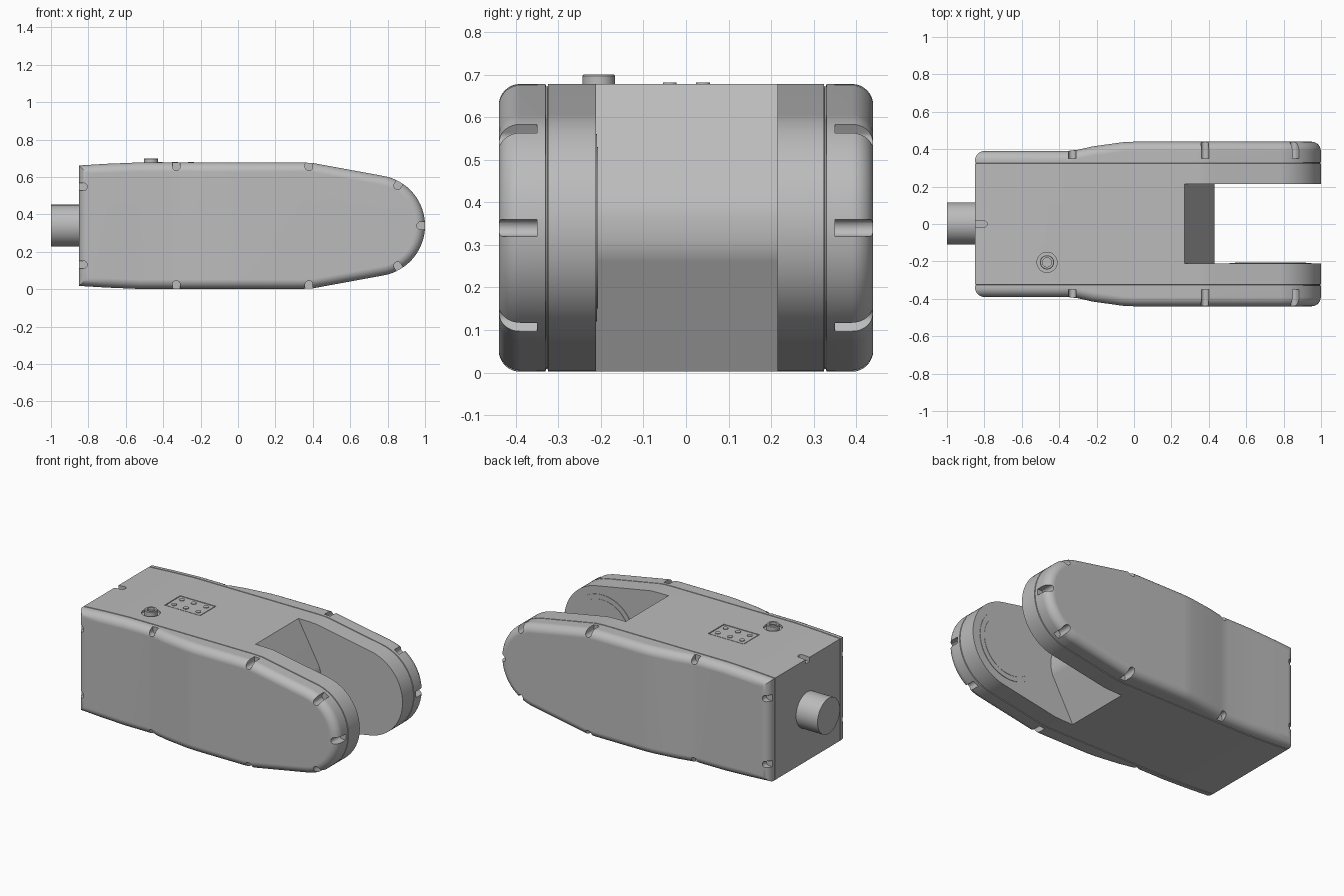
import bpy, bmesh, math
from mathutils import Vector

if "Cube" in bpy.data.objects:
    bpy.data.objects.remove(bpy.data.objects["Cube"])

ZC = 0.34   # height of the centre line
R = 0.05    # edge rounding of the side shells

mat = bpy.data.materials.new("light_grey")
mat.diffuse_color = (0.5, 0.5, 0.5, 1)
mat.use_nodes = True
mat.node_tree.nodes["Principled BSDF"].inputs["Base Color"].default_value = mat.diffuse_color


def finish(bm, name, smooth=25):
    bmesh.ops.recalc_face_normals(bm, faces=bm.faces)
    me = bpy.data.meshes.new(name)
    bm.to_mesh(me)
    bm.free()
    me.materials.append(mat)
    ob = bpy.data.objects.new(name, me)
    bpy.context.collection.objects.link(ob)
    select(ob)
    if smooth:
        bpy.ops.object.shade_smooth_by_angle(angle=math.radians(smooth))
    return ob


def select(ob):
    bpy.ops.object.select_all(action='DESELECT')
    ob.select_set(True)
    bpy.context.view_layer.objects.active = ob


def prism(bm, pts, vec):
    # extrude a flat outline along a vector
    a = [bm.verts.new(p) for p in pts]
    b = [bm.verts.new(Vector(p) + Vector(vec)) for p in pts]
    n = len(a)
    bm.faces.new(a)
    bm.faces.new(b[::-1])
    for i in range(n):
        bm.faces.new((a[i], b[i], b[(i + 1) % n], a[(i + 1) % n]))


def circle(r, n=32):
    return [(r * math.cos(2 * math.pi * i / n), r * math.sin(2 * math.pi * i / n)) for i in range(n)]


def half_width(x):
    # half width of the body along its length
    pts = [(-2, .39), (-.36, .39), (-.30, .397), (-.22, .415), (-.06, .437), (0, .44), (2, .44)]
    for (x0, w0), (x1, w1) in zip(pts, pts[1:]):
        if x <= x1:
            return w0 + (w1 - w0) * (x - x0) / (x1 - x0)


# side outline: upper half from tail to nose, then mirrored below
upper = [(-.85, .322), (-.7, .331), (-.53, .338), (-.36, .338), (-.30, .338), (-.22, .338),
         (-.06, .338), (0, .338), (.34, .338), (.40, .335)]
for i in range(17):
    a = math.radians(79.5 * (1 - i / 16))
    upper.append((.73 + .27 * math.cos(a), .27 * math.sin(a)))
N = len(upper)
outline = [Vector(p) for p in upper] + [Vector((x, -z)) for x, z in upper[-2::-1]]
M = len(outline)


def inset(d):
    # mitred inward offset of the outline
    res = []
    for i, p in enumerate(outline):
        e0 = (p - outline[i - 1]).normalized()
        e1 = (outline[(i + 1) % M] - p).normalized()
        n0, n1 = Vector((e0.y, -e0.x)), Vector((e1.y, -e1.x))
        res.append(p + (n0 + n1) * d / (1 + n0.dot(n1)))
    return res


# body: lofted layers across the width, with rounded rims and a fine seam
rounding = []
for i in range(9):
    t = math.pi / 2 * i / 8
    rounding.append((R - R * math.sin(t), R * math.cos(t) - R, None))
half = rounding + [(0, 0, .33), (.006, 0, .329), (.006, 0, .325), (0, 0, .324)]
layers = [(l, 1) for l in half] + [(l, -1) for l in half[::-1]]
bm = bmesh.new()
rings = []
for (d, dy, fixed), side in layers:
    ring = []
    for p, q in zip(outline, inset(d)):
        y = fixed if fixed else half_width(p.x) + dy
        ring.append(bm.verts.new((q.x, side * y, ZC + q.y)))
    rings.append(ring)
for r0, r1 in zip(rings, rings[1:]):
    for i in range(M):
        j = (i + 1) % M
        bm.faces.new((r0[i], r0[j], r1[j], r1[i]))
for ring in (rings[0], rings[-1]):
    for i in range(N - 2):
        bm.faces.new((ring[i], ring[i + 1], ring[M - 2 - i], ring[M - 1 - i]))
    bm.faces.new((ring[N - 2], ring[N - 1], ring[N]))
body = finish(bm, "body", 0)

# cutters
cut = bmesh.new()
# fork slot with a wedge-shaped back wall
wedge = [(.259, .7), (.415, .418), (.425, .39), (.43, .36), (.43, .32), (.425, .29), (.415, .262),
         (.259, -.02), (1.2, -.02), (1.2, .7)]
prism(cut, [(x, -.212, z) for x, z in wedge], (0, .427, 0))


def notch(px, pz, nx, nz):
    # U-shaped outline: centre inside the rim, open outwards along the normal
    n = Vector((nx, nz)).normalized()
    t = Vector((-n.y, n.x))
    c = Vector((px, pz)) - n * .024
    r = .02
    pts = [c + r * (t * math.cos(a) - n * math.sin(a)) for a in (math.pi * i / 10 for i in range(11))]
    return pts + [c - t * r + n * .08, c + t * r + n * .08]


# screw recesses around both rims
for px, h, nx, nz in ((-.33, .338, 0, 1), (.38, .338, .05, 1), (.865, .234, .5, .866),
                      (1, 0, 1, 0), (-.85, .208, -1, 0)):
    for s in ((1, -1) if h else (1,)):
        for side in (1, -1):
            pts = notch(px, ZC + s * h, nx, s * nz)
            prism(cut, [(p.x, side * .35, p.y) for p in pts], (0, side * .2, 0))
# small slot at the tail of the top face
prism(cut, [(p.x - .0, p.y, .635) for p in notch(-.83, 0, -1, 0)], (0, 0, .1))
# connector plate pocket and button counterbore
prism(cut, [(-.46, -.078, .672), (-.21, -.078, .672), (-.21, .08, .672), (-.46, .08, .672)], (0, 0, .05))
prism(cut, [(-.465 + x, -.205 + y, .665) for x, y in circle(.054)], (0, 0, .06))
cutter = finish(cut, "cutter", 0)
cutter.hide_render = True

select(body)
mod = body.modifiers.new("cuts", 'BOOLEAN')
mod.operation = 'DIFFERENCE'
mod.solver = 'EXACT'
mod.object = cutter
bpy.ops.object.modifier_apply(modifier=mod.name)
bpy.data.objects.remove(cutter)
bpy.ops.object.shade_smooth_by_angle(angle=math.radians(25))
wn = body.modifiers.new("weighted", 'WEIGHTED_NORMAL')
wn.keep_sharp = True

# tail shaft
bm = bmesh.new()
prism(bm, [(-1, .003 + y, ZC + z) for y, z in circle(.112, 48)], (.2, 0, 0))
finish(bm, "tail_shaft")

# bearing disc on the inside of the front arm
bm = bmesh.new()
for r, t in ((.22, .003), (.19, .005)):
    prism(bm, [(.73 + x, -.214, ZC + z) for x, z in circle(r, 64)], (0, t + .002, 0))
finish(bm, "bearing_disc")

# connector plate and its screws
bm = bmesh.new()
prism(bm, [(-.455, -.073, .668), (-.215, -.073, .668), (-.215, .075, .668), (-.455, .075, .668)], (0, 0, .009))
finish(bm, "connector_plate", 0)
bm = bmesh.new()
for sx in (-.42, -.337, -.25):
    for sy in (-.038, .04):
        prism(bm, [(sx + x, sy + y, .67) for x, y in circle(.016, 20)], (0, 0, .011))
finish(bm, "plate_screws")

# top button: ring wall with a sunken centre
bm = bmesh.new()
prof = [(.038, .66), (.038, .697), (.035, .70), (.024, .70), (.024, .685), (.012, .685), (.012, .69)]
loops = [[bm.verts.new((-.465 + x, -.205 + y, z)) for x, y in circle(r)] for r, z in prof]
for a, b in zip(loops, loops[1:]):
    for i in range(32):
        j = (i + 1) % 32
        bm.faces.new((a[i], a[j], b[j], b[i]))
bm.faces.new(loops[0])
bm.faces.new(loops[-1])
finish(bm, "top_button")
